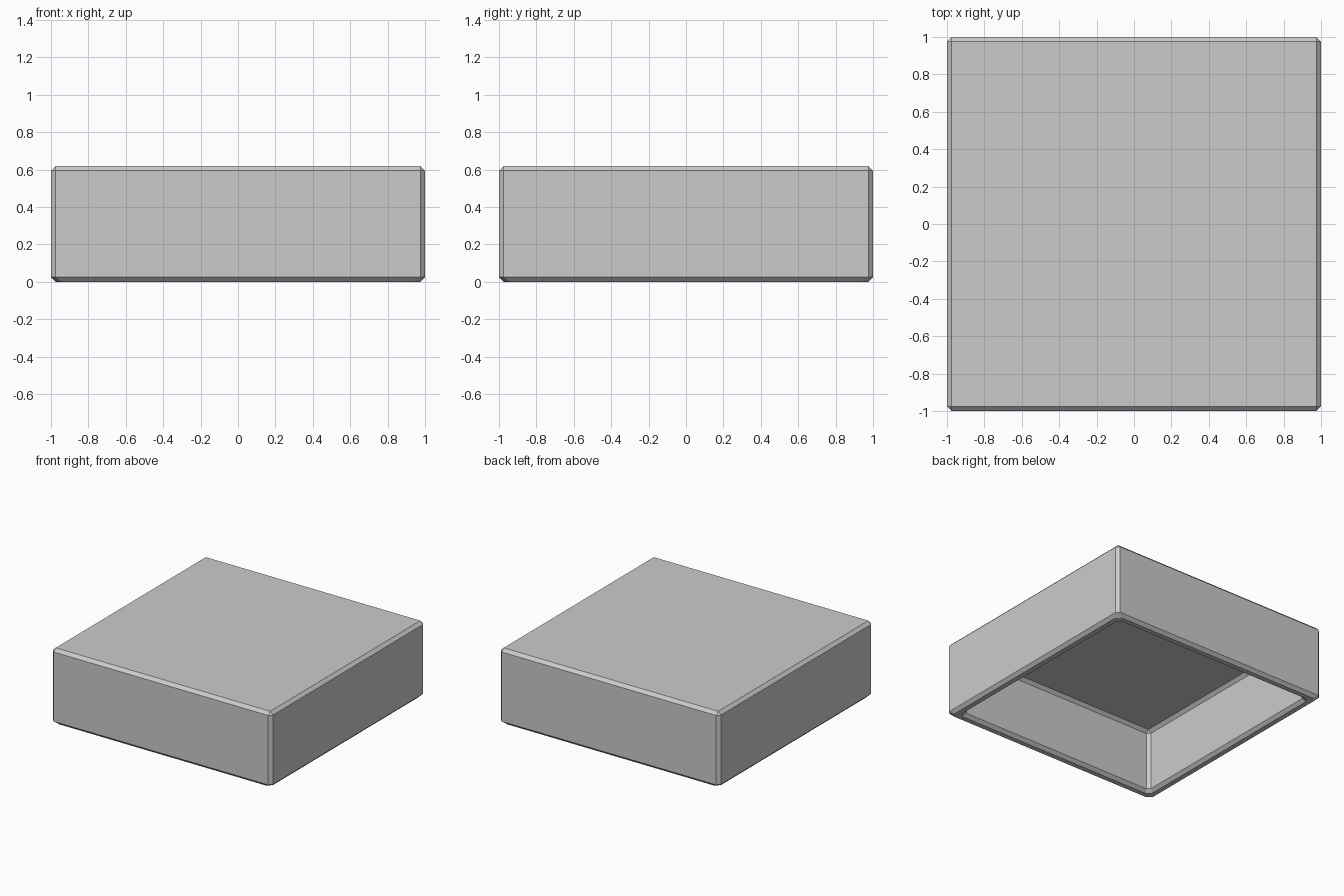
import bpy
import bmesh

cube = bpy.data.objects.get("Cube")
if cube:
    bpy.data.objects.remove(cube, do_unlink=True)

HALF, HEIGHT = 1.0, 0.62
WALL, BEVEL = 0.09, 0.025

# Single plain grey material
grey = bpy.data.materials.new("plain grey")
grey.use_nodes = True
colour = (0.6, 0.6, 0.6, 1.0)
grey.diffuse_color = colour
grey.node_tree.nodes["Principled BSDF"].inputs["Base Color"].default_value = colour

# Square block, its underside inset to a mitred rim and pushed up into a cavity
bm = bmesh.new()
bmesh.ops.create_cube(bm, size=1.0)
for v in bm.verts:
    v.co = (v.co.x * 2 * HALF, v.co.y * 2 * HALF, (v.co.z + 0.5) * HEIGHT)
floor = min(bm.faces, key=lambda f: f.calc_center_median().z)
bmesh.ops.inset_region(bm, faces=[floor], thickness=WALL, use_even_offset=True)
cavity = bmesh.ops.extrude_face_region(bm, geom=[floor])["geom"]
verts = [g for g in cavity if isinstance(g, bmesh.types.BMVert)]
bmesh.ops.translate(bm, verts=verts, vec=(0, 0, HEIGHT - WALL))
if floor.is_valid:
    bmesh.ops.delete(bm, geom=[floor], context="FACES_ONLY")
bmesh.ops.recalc_face_normals(bm, faces=bm.faces)

mesh = bpy.data.meshes.new("hollow_lid")
bm.to_mesh(mesh)
bm.free()
mesh.materials.append(grey)
lid = bpy.data.objects.new("hollow_lid", mesh)
bpy.context.collection.objects.link(lid)

# Narrow flat chamfer on every edge, rim mitres included
chamfer = lid.modifiers.new("chamfer", "BEVEL")
chamfer.width = BEVEL
chamfer.segments = 1
chamfer.limit_method = "NONE"
